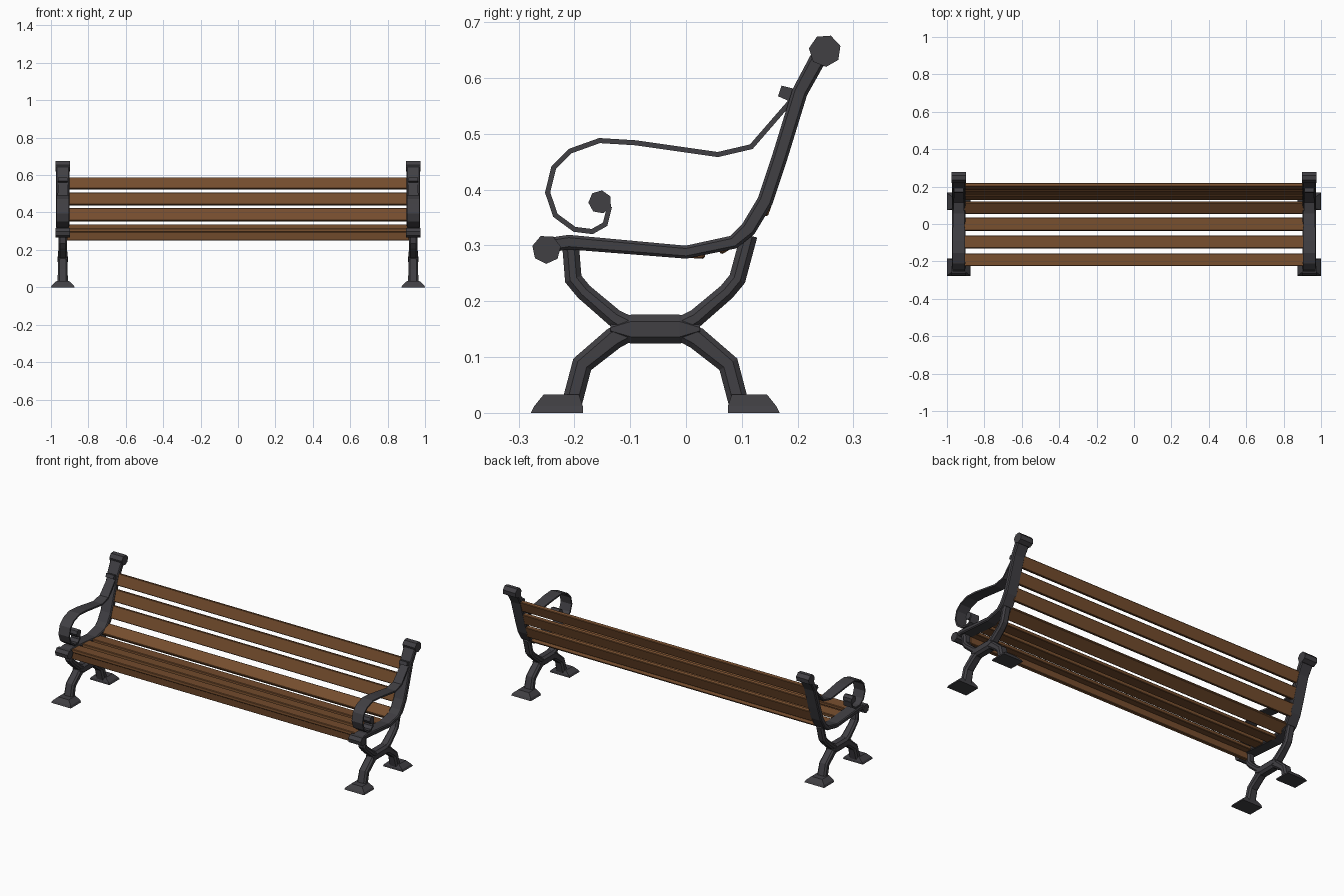
import bpy, bmesh, math
from mathutils import Vector, Matrix

if "Cube" in bpy.data.objects:
    bpy.data.objects.remove(bpy.data.objects["Cube"])

CX = 0.937  # x centre of each end frame


def material(name, rgb):
    m = bpy.data.materials.new(name)
    m.diffuse_color = (*rgb, 1)
    m.use_nodes = True
    m.node_tree.nodes["Principled BSDF"].inputs["Base Color"].default_value = m.diffuse_color
    return m


WOOD = material("brown wood", (0.18, 0.075, 0.027))
IRON = material("dark iron", (0.052, 0.05, 0.057))


def finish(bm, name, mat, mirror):
    bmesh.ops.recalc_face_normals(bm, faces=bm.faces)
    me = bpy.data.meshes.new(name)
    bm.to_mesh(me)
    bm.free()
    me.materials.append(mat)
    ob = bpy.data.objects.new(name, me)
    bpy.context.collection.objects.link(ob)
    if mirror:
        ob.modifiers.new("mirror", "MIRROR").use_mirror_merge = False
    return ob


def loft(bm, rings):
    """Skin a list of equal-length point rings and cap the ends."""
    vs = [[bm.verts.new(p) for p in r] for r in rings]
    n = len(vs[0])
    for a, b in zip(vs, vs[1:]):
        for i in range(n):
            bm.faces.new((a[i], a[(i + 1) % n], b[(i + 1) % n], b[i]))
    bm.faces.new(vs[0])
    bm.faces.new(vs[-1])


def bar(name, path, mat=IRON, cx=CX, chamfer=0.0, mirror=True):
    """Sweep a flat section along (y, z, thickness, x width) points."""
    bm = bmesh.new()
    pts = [Vector(p[:2]) for p in path]
    rings = []
    for i, (p, (_, _, t, w)) in enumerate(zip(pts, path)):
        d0 = (p - pts[i - 1]).normalized() if i else (pts[1] - p).normalized()
        d1 = (pts[i + 1] - p).normalized() if i < len(pts) - 1 else d0
        d = (d0 + d1).normalized()
        n = Vector((-d.y, d.x)) / max(0.6, d.dot(d0))
        h, v, c = w / 2, t / 2, chamfer
        if c:
            sec = [(-h, -v + c), (-h + c, -v), (h - c, -v), (h, -v + c),
                   (h, v - c), (h - c, v), (-h + c, v), (-h, v - c)]
        else:
            sec = [(-h, -v), (h, -v), (h, v), (-h, v)]
        rings.append([(cx + a, p.x + n.x * b, p.y + n.y * b) for a, b in sec])
    loft(bm, rings)
    return finish(bm, name, mat, mirror)


def knob(name, y, z, r, width, sides=7, turn=0.0):
    """Faceted roll lying along x."""
    bm = bmesh.new()
    mat = (Matrix.Translation((CX, y, z)) @ Matrix.Rotation(math.pi / 2, 4, "Y")
           @ Matrix.Rotation(turn, 4, "Z"))
    bmesh.ops.create_cone(bm, cap_ends=True, segments=sides, radius1=r,
                          radius2=r, depth=width, matrix=mat)
    return finish(bm, name, IRON, True)


# Wooden slats: (y, z) of both long edges
slats = {
    "front_apron": ((-0.203, 0.251), (-0.208, 0.298)),
    "seat_slat_1": ((-0.225, 0.305), (-0.157, 0.301)),
    "seat_slat_2": ((-0.13, 0.299), (-0.062, 0.294)),
    "seat_slat_3": ((-0.036, 0.290), (0.034, 0.286)),
    "curve_slat": ((0.058, 0.292), (0.117, 0.328)),
    "back_slat_1": ((0.137, 0.355), (0.160, 0.421)),
    "back_slat_2": ((0.166, 0.440), (0.186, 0.504)),
    "back_slat_3": ((0.191, 0.525), (0.211, 0.586)),
}
for name, (a, b) in slats.items():
    ob = bar(name, [(*a, 0.02, 1.83), (*b, 0.02, 1.83)], WOOD, 0, mirror=False)
    bev = ob.modifiers.new("bevel", "BEVEL")
    bev.width, bev.segments = 0.003, 1

# Seat rail running up into the back post
bar("seat_and_back_rail", [
    (-0.25, 0.300, 0.026, 0.07), (-0.21, 0.306, 0.026, 0.07),
    (0.0, 0.288, 0.023, 0.07), (0.085, 0.306, 0.024, 0.07),
    (0.112, 0.330, 0.028, 0.07), (0.142, 0.380, 0.028, 0.07),
    (0.167, 0.455, 0.028, 0.07), (0.204, 0.575, 0.028, 0.07),
    (0.245, 0.650, 0.03, 0.075)], chamfer=0.005)
knob("back_top_roll", 0.249, 0.649, 0.029, 0.08, 7, 0.3)
knob("seat_front_roll", -0.25, 0.293, 0.026, 0.08, 7, 0.2)

# Crossed legs: hub with upper and lower limbs, mirrored about the hub centre
HUB = -0.055
bar("leg_hub", [(-0.135, 0.150, 0.03, 0.05), (-0.098, 0.150, 0.052, 0.056),
                (-0.012, 0.150, 0.052, 0.056), (0.025, 0.150, 0.03, 0.05)],
    chamfer=0.012)
for side, s in (("front", -1), ("rear", 1)):
    top = (0.152, 0.302) if s < 0 else (0.168, 0.318)
    bar(side + "_upper_leg", [
        (HUB + s * top[0], top[1], 0.03, 0.045),
        (HUB + s * 0.147, 0.240, 0.03, 0.045),
        (HUB + s * 0.128, 0.217, 0.03, 0.045),
        (HUB + s * 0.073, 0.170, 0.032, 0.05),
        (HUB + s * 0.04, 0.152, 0.036, 0.05)], chamfer=0.009)
    bar(side + "_lower_leg", [
        (HUB + s * 0.04, 0.150, 0.036, 0.05),
        (HUB + s * 0.074, 0.134, 0.04, 0.05),
        (HUB + s * 0.131, 0.087, 0.036, 0.052),
        (HUB + s * 0.150, 0.015, 0.036, 0.056)], chamfer=0.009)
    # Flared foot: z, inner y, outer y, half width
    bm = bmesh.new()
    loft(bm, [[(CX + a * w, HUB + s * y, z)
               for a, y in ((-1, y0), (1, y0), (1, y1), (-1, y1))]
              for z, y0, y1, w in ((0, 0.13, 0.223, 0.063),
                                   (0.012, 0.13, 0.217, 0.058),
                                   (0.033, 0.137, 0.2, 0.034))])
    finish(bm, side + "_foot", IRON, True)

# Scrolled armrest strip
arm = [(0.198, 0.572), (0.183, 0.553), (0.117, 0.477), (0.057, 0.463),
       (-0.09, 0.484), (-0.155, 0.488), (-0.208, 0.469), (-0.237, 0.440),
       (-0.248, 0.395), (-0.234, 0.354), (-0.200, 0.329), (-0.168, 0.325),
       (-0.145, 0.338), (-0.137, 0.370)]
widths = [0.05, 0.05, 0.055, 0.06] + [0.068] * 7 + [0.06, 0.055, 0.05]
bar("armrest", [(y, z, 0.009, w) for (y, z), w in zip(arm, widths)])
knob("armrest_scroll_end", -0.154, 0.378, 0.021, 0.055, 7, 0.5)
bar("armrest_bracket", [(0.168, 0.577, 0.02, 0.05), (0.2, 0.566, 0.026, 0.05)])
